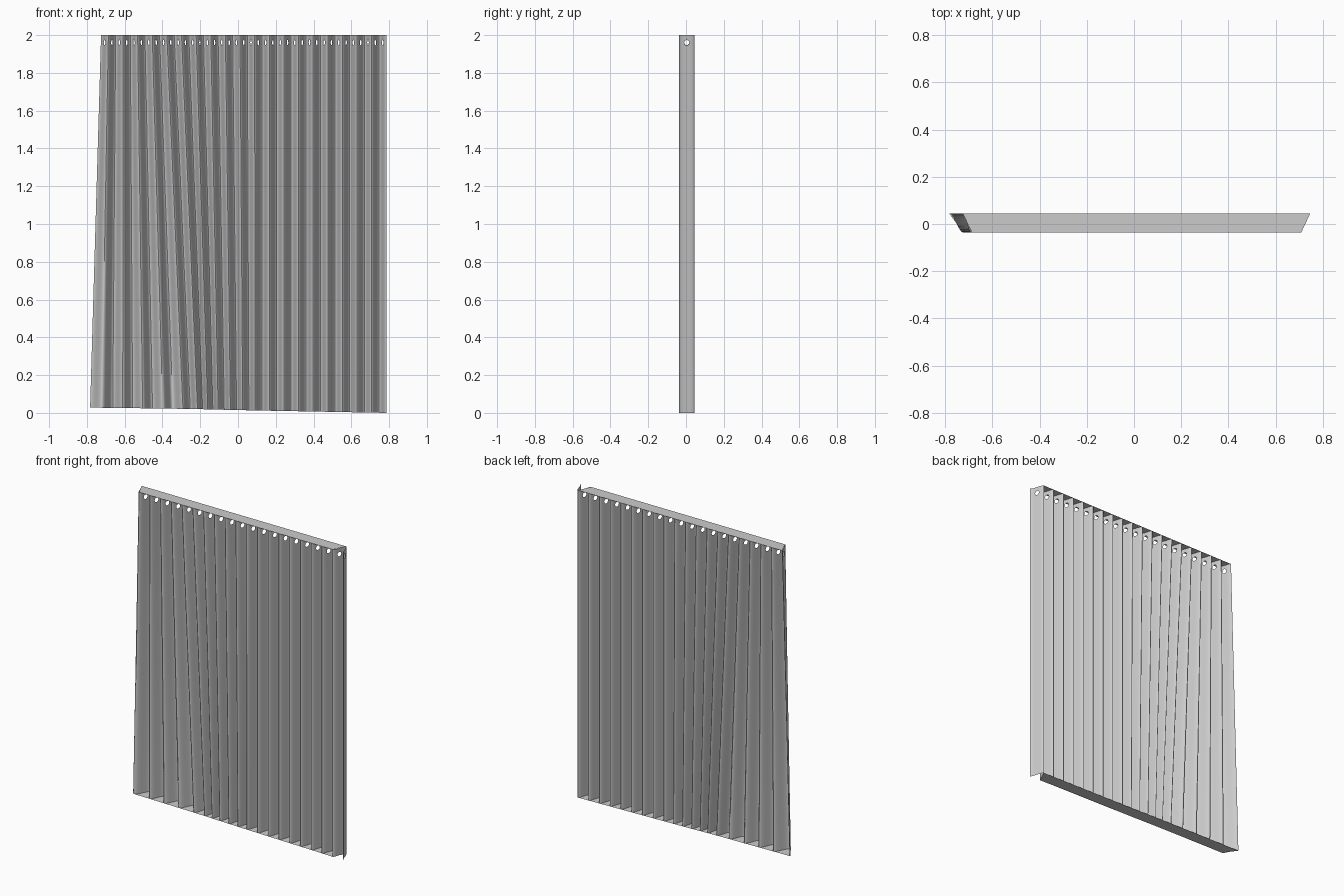
import bpy, bmesh, math

if "Cube" in bpy.data.objects:
    bpy.data.objects.remove(bpy.data.objects["Cube"])

N = 39              # half folds
SEG = 8             # columns per half fold
X0, X1 = -0.725, 0.785
TOP, HOLE_Z, HALF = 2.0, 1.96, 0.025
# sideways drift of the hem at given top x positions
DRIFT = [(-0.725, -0.058), (-0.66, -0.02), (-0.48, 0.045), (-0.38, 0.085),
         (-0.30, 0.085), (-0.15, 0.04), (0.1, 0.0), (0.79, 0.0)]


def drift(x):
    for (a, da), (b, db) in zip(DRIFT, DRIFT[1:]):
        if x <= b:
            return da + (db - da) * (x - a) / (b - a)
    return 0.0


def point(s, z):
    """Point on the pleated cloth: s counts half folds, z is the height before the hem slopes."""
    x = X0 + (X1 - X0) * s / N
    t = 1 - z / TOP
    hem = 0.028 * (1 - s / N)
    y = 0.004 + 0.041 * math.cos(math.pi * s)
    return (x + drift(x) * t, y, z + hem * t)


def make_object(name, bm):
    bmesh.ops.recalc_face_normals(bm, faces=bm.faces)
    me = bpy.data.meshes.new(name)
    bm.to_mesh(me)
    bm.free()
    ob = bpy.data.objects.new(name, me)
    bpy.context.collection.objects.link(ob)
    return ob


# Pleated cloth with an eyelet hole in every slope
bm = bmesh.new()
zs = [TOP * 0.96 * i / 16 for i in range(16)] + [HOLE_Z - HALF, HOLE_Z, HOLE_Z + HALF, TOP]
R = zs.index(HOLE_Z)
grid = [[bm.verts.new(point(c / SEG, z)) for z in zs] for c in range(N * SEG + 1)]
for c in range(N * SEG):
    for r in range(len(zs) - 1):
        if c % SEG in (SEG // 2 - 1, SEG // 2) and r in (R - 1, R):
            continue
        bm.faces.new((grid[c][r], grid[c + 1][r], grid[c + 1][r + 1], grid[c][r + 1]))
ring = [(1, 0), (1, 1), (0, 1), (-1, 1), (-1, 0), (-1, -1), (0, -1), (1, -1)]
for k in range(N):
    c = k * SEG + SEG // 2
    outer = [grid[c + i][R + j] for i, j in ring]
    inner = [bm.verts.new(point(k + 0.5 + 0.11 * math.cos(a), HOLE_Z + 0.015 * math.sin(a)))
             for a in (math.pi * n / 4 for n in range(8))]
    for n in range(8):
        m = (n + 1) % 8
        bm.faces.new((outer[n], outer[m], inner[m], inner[n]))
bmesh.ops.delete(bm, geom=[v for v in bm.verts if not v.link_faces], context='VERTS')
cloth = make_object("curtain_cloth", bm)
bpy.context.view_layer.objects.active = cloth
cloth.select_set(True)
bpy.ops.object.shade_smooth_by_angle(angle=math.radians(50))

# Flat webs spanning the folds at the top edge and the hem
for name, z in (("top_web", TOP), ("hem_web", 0.0)):
    bm = bmesh.new()
    v = [bm.verts.new(point(s, z)) for s in range(N)]
    for s in range(N - 2):
        bm.faces.new((v[s], v[s + 1], v[s + 2]))
    make_object(name, bm)
